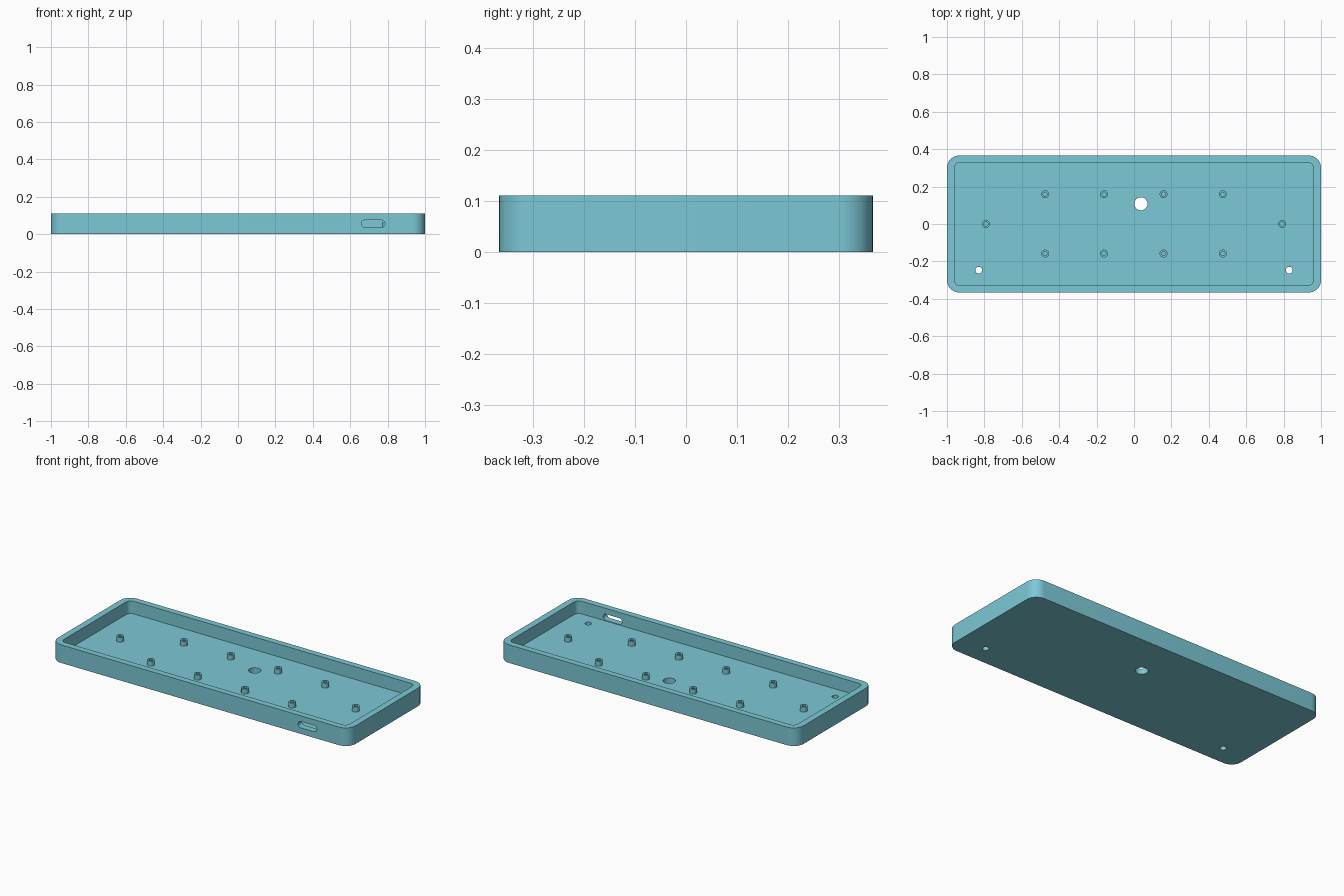
import bpy, bmesh, math
from mathutils import Matrix

if "Cube" in bpy.data.objects:
    bpy.data.objects.remove(bpy.data.objects["Cube"])

teal = bpy.data.materials.new("soft_teal")
teal.diffuse_color = (0.20, 0.58, 0.67, 1)
teal.use_nodes = True
teal.node_tree.nodes["Principled BSDF"].inputs["Base Color"].default_value = teal.diffuse_color

HEIGHT, FLOOR, POST_TOP = 0.11, 0.033, 0.0625


def rounded_rect(w, h, r, seg=10):
    """Outline of a rounded rectangle, counter-clockwise."""
    pts = []
    for i, (sx, sy) in enumerate([(1, 1), (-1, 1), (-1, -1), (1, -1)]):
        for k in range(seg + 1):
            a = math.pi / 2 * (i + k / seg)
            pts.append((sx * (w / 2 - r) + r * math.cos(a),
                        sy * (h / 2 - r) + r * math.sin(a)))
    return pts


def circle(r, seg=32):
    return [(r * math.cos(2 * math.pi * k / seg), r * math.sin(2 * math.pi * k / seg))
            for k in range(seg)]


def finish(name, bm):
    bmesh.ops.recalc_face_normals(bm, faces=bm.faces)
    mesh = bpy.data.meshes.new(name)
    bm.to_mesh(mesh)
    bm.free()
    mesh.materials.append(teal)
    ob = bpy.data.objects.new(name, mesh)
    bpy.context.collection.objects.link(ob)
    return ob


def prism(name, outline, z0, z1, matrix=Matrix()):
    """Outline extruded from z0 to z1, then placed by matrix."""
    bm = bmesh.new()
    face = bm.faces.new([bm.verts.new((x, y, z0)) for x, y in outline])
    ext = bmesh.ops.extrude_face_region(bm, geom=[face])["geom"]
    for v in ext:
        if isinstance(v, bmesh.types.BMVert):
            v.co.z = z1
    bm.transform(matrix)
    return finish(name, bm)


def cut(target, cutter):
    """Subtract cutter from target and remove it."""
    cutter.hide_render = True
    mod = target.modifiers.new("cut", 'BOOLEAN')
    mod.operation, mod.solver, mod.object = 'DIFFERENCE', 'EXACT', cutter
    bpy.context.view_layer.objects.active = target
    bpy.ops.object.modifier_apply(modifier=mod.name)
    bpy.data.objects.remove(cutter)


def hollow_post(name, x, y, r_out=0.021, r_in=0.011, seg=24):
    """Standoff with a blind screw hole."""
    profile = [(r_out, FLOOR - 0.002), (r_out, POST_TOP), (r_in, POST_TOP), (r_in, FLOOR + 0.001)]
    bm = bmesh.new()
    rings = [[bm.verts.new((x + px, y + py, z)) for px, py in circle(r, seg)]
             for r, z in profile]
    for a, b in zip(rings, rings[1:]):
        for k in range(seg):
            n = (k + 1) % seg
            bm.faces.new((a[k], a[n], b[n], b[k]))
    bm.faces.new(rings[-1])
    bm.faces.new(rings[0][::-1])
    return finish(name, bm)


# open tray with rounded corners
tray = prism("tray", rounded_rect(2.0, 0.732, 0.066), 0, HEIGHT)
cut(tray, prism("cavity_cutter", rounded_rect(1.92, 0.656, 0.03), FLOOR, 0.2))

# through holes in the floor: one large, two small near the front corners
for x, y, r in [(0.037, 0.108, 0.035), (-0.83, -0.247, 0.018), (0.83, -0.247, 0.018)]:
    cut(tray, prism("hole_cutter", circle(r), -0.1, 0.08, Matrix.Translation((x, y, 0))))

# cable slot through the front wall
slot_place = Matrix.Translation((0.7225, -0.35, 0.056)) @ Matrix.Rotation(math.pi / 2, 4, 'X')
cut(tray, prism("slot_cutter", rounded_rect(0.127, 0.038, 0.0188, 8), -0.06, 0.06, slot_place))

# standoffs: two rows of four plus one at each end
spots = [(x, y) for x in (-0.475, -0.16, 0.158, 0.475) for y in (-0.158, 0.159)]
spots += [(-0.792, 0), (0.792, 0)]
posts = [hollow_post(f"standoff_{i + 1}", x, y) for i, (x, y) in enumerate(spots)]

# smooth the round walls, keep edges sharp
bpy.ops.object.select_all(action='DESELECT')
for ob in [tray] + posts:
    ob.select_set(True)
bpy.context.view_layer.objects.active = tray
bpy.ops.object.shade_smooth_by_angle(angle=math.radians(30))
